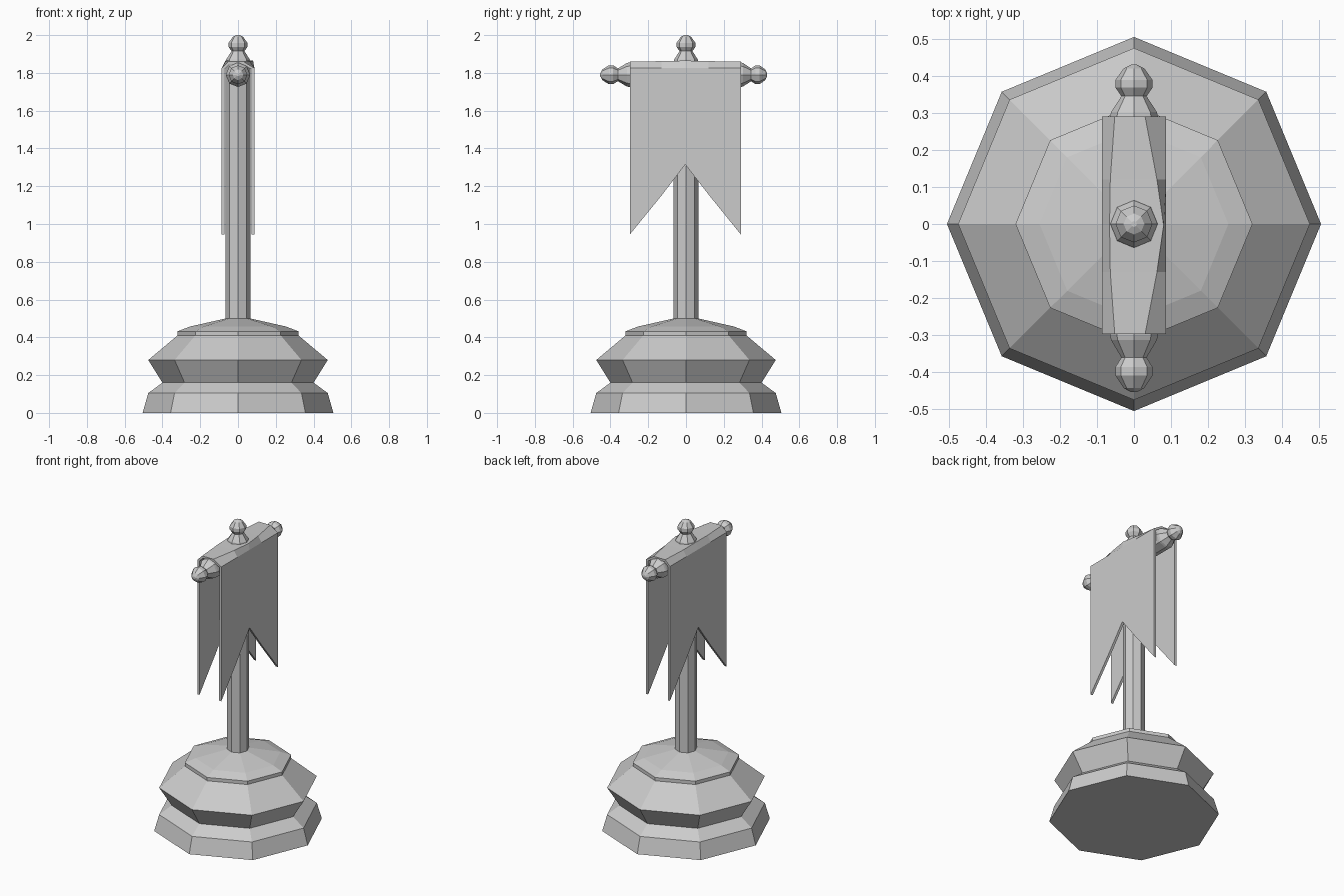
import bpy, bmesh
from math import cos, sin, pi

if "Cube" in bpy.data.objects:
    bpy.data.objects.remove(bpy.data.objects["Cube"])


def finish(name, bm):
    bmesh.ops.recalc_face_normals(bm, faces=bm.faces)
    mesh = bpy.data.meshes.new(name)
    bm.to_mesh(mesh)
    bm.free()
    obj = bpy.data.objects.new(name, mesh)
    bpy.context.collection.objects.link(obj)
    return obj


def lathe(name, profile, along_y=False, z=0.0, sides=8):
    """Closed solid of revolution from (radius, height) pairs."""
    bm = bmesh.new()
    rings = []
    for r, h in profile:
        ring = []
        for i in range(sides):
            a, b = r * cos(2 * pi * i / sides), r * sin(2 * pi * i / sides)
            ring.append(bm.verts.new((a, h, z + b) if along_y else (a, b, z + h)))
        rings.append(ring)
    for lo, hi in zip(rings, rings[1:]):
        for i in range(sides):
            j = (i + 1) % sides
            bm.faces.new((lo[i], lo[j], hi[j], hi[i]))
    bm.faces.new(rings[0][::-1])
    bm.faces.new(rings[-1])
    return finish(name, bm)


# Stepped octagonal pedestal
lathe("pedestal", [(0.505, 0), (0.475, 0.105), (0.40, 0.16), (0.475, 0.28),
                   (0.32, 0.41), (0.32, 0.432), (0.255, 0.457), (0.065, 0.50)])

# Upright pole
lathe("pole", [(0.065, 0.49), (0.065, 1.84)])

# Knob outline shared by the pole top and both bar ends
knob = [(0.065, 0), (0.062, 0.012), (0.034, 0.055), (0.05, 0.078),
        (0.05, 0.099), (0.028, 0.13), (0.008, 0.14)]
lathe("top_finial", [(r, 1.86 + h) for r, h in knob])

# Crossbar with a knob at each end
left = [(r, -0.30 - h * 1.1) for r, h in reversed(knob)]
right = [(r, 0.29 + h) for r, h in knob]
lathe("crossbar", left + right, along_y=True, z=1.79)

# Swallow-tailed banner draped over the bar, fuller in the middle
stations = [(-0.297, -0.052, 0.03, 1.86, 0.945), (-0.13, -0.064, 0.062, 1.862, 1.15),
            (-0.004, -0.066, 0.08, 1.865, 1.315), (0.12, -0.064, 0.062, 1.862, 1.155),
            (0.29, -0.052, 0.03, 1.86, 0.945)]
bm = bmesh.new()
rows = []
for y, xl, xr, top, bottom in stations:
    section = [(-0.087, bottom), (-0.087, 1.825), (xl, top), (xr, top),
               (0.087, 1.825), (0.087, bottom)]
    rows.append([bm.verts.new((x, y, z)) for x, z in section])
for a, b in zip(rows, rows[1:]):
    for i in range(5):
        bm.faces.new((a[i], a[i + 1], b[i + 1], b[i]))
banner = finish("banner", bm)
# Make the outer side face outward so the thickness grows inward
if max(banner.data.polygons, key=lambda p: p.center.z).normal.z < 0:
    banner.data.flip_normals()
cloth = banner.modifiers.new("thickness", 'SOLIDIFY')
cloth.thickness = 0.016
cloth.offset = -1
